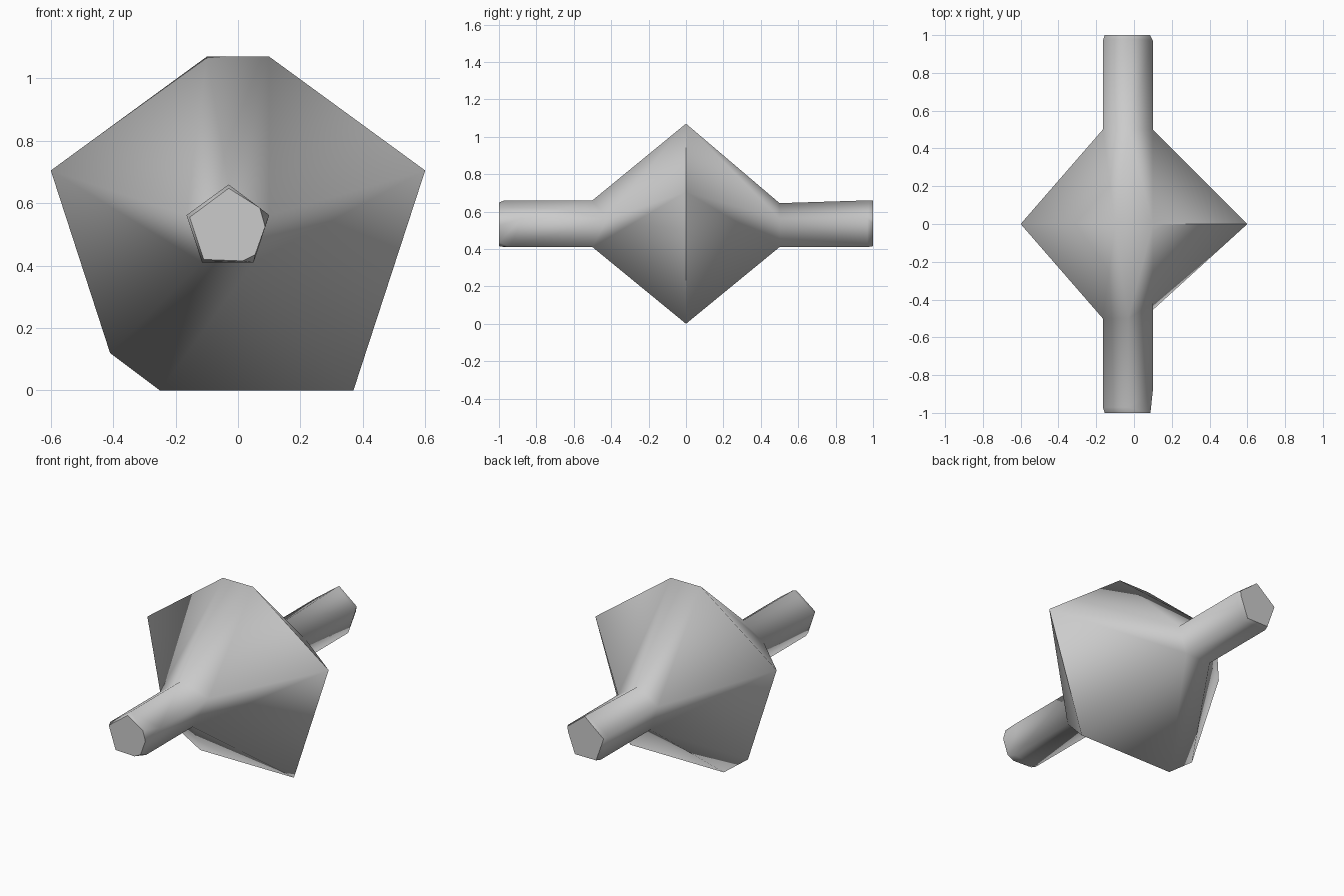
import bpy, bmesh, math

cube = bpy.data.objects.get("Cube")
if cube:
    bpy.data.objects.remove(cube)

grey = bpy.data.materials.new("plain grey")
grey.use_nodes = True
grey.diffuse_color = (0.6, 0.6, 0.6, 1)
grey.node_tree.nodes["Principled BSDF"].inputs["Base Color"].default_value = (0.6, 0.6, 0.6, 1)

bm = bmesh.new()


def ring(points, y, centre):
    """Points (x, z) or (x, z, own y), clockwise from the top, with their angles."""
    out = []
    for k, p in enumerate(points):
        a = math.atan2(p[0] - centre[0], p[1] - centre[1])
        if k and a < 0:
            a += math.tau
        if k == 0 and a > math.pi:
            a -= math.tau
        out.append((a, bm.verts.new((p[0], p[2] if len(p) > 2 else y, p[1]))))
    return out


def bridge(a, b):
    """Join two rings of different counts with triangles, matched by angle."""
    i = j = 0
    step = lambda r, k: r[k % len(r)][0] + math.tau * (k // len(r))
    while i < len(a) or j < len(b):
        va, vb = a[i % len(a)][1], b[j % len(b)][1]
        if j >= len(b) or (i < len(a) and step(a, i + 1) < step(b, j + 1)):
            i += 1
            bm.faces.new((va, a[i % len(a)][1], vb))
        else:
            j += 1
            bm.faces.new((va, b[j % len(b)][1], vb))


HUB, SHAFT = (0, 0.53), (-0.03, 0.515)
PENTAGON = [(-0.03, 0.66), (0.1, 0.562), (0.05, 0.41), (-0.115, 0.41), (-0.165, 0.562)]


def pentagon(ys, top=0.66):
    pts = [(x, z, y) for (x, z), y in zip(PENTAGON, ys)]
    pts[0] = (-0.03, top, ys[0])
    return ring(pts, 0, SHAFT)


# Widest outline of the body, with two clipped corners
rim = ring([(-0.1, 1.07), (0.1, 1.07), (0.6, 0.705), (0.37, 0), (-0.25, 0),
            (-0.41, 0.12), (-0.6, 0.705)], 0, HUB)

# Front shaft: neck, shoulder and chamfered end
front = [rim, pentagon([-0.5, -0.42, -0.5, -0.5, -0.5]),
         pentagon([-0.97, -0.88, -0.94, -0.97, -0.97]),
         ring([(-0.03, 0.648), (0.07, 0.585), (0.087, 0.525), (0.055, 0.435),
               (0.015, 0.415), (-0.11, 0.42), (-0.155, 0.555)], -1, SHAFT)]

# Back shaft: neck, shoulder and chamfered end
back = [rim, pentagon([0.5] * 5, 0.645), pentagon([0.98, 0.97, 0.97, 0.97, 0.97]),
        ring([(-0.03, 0.658), (0.085, 0.567), (0.08, 0.535), (0.035, 0.415),
              (-0.105, 0.415), (-0.155, 0.555)], 1, SHAFT)]

for side in (front, back):
    for a, b in zip(side, side[1:]):
        bridge(a, b)
    bm.faces.new([v for _, v in side[-1]])

bmesh.ops.recalc_face_normals(bm, faces=bm.faces)
mesh = bpy.data.meshes.new("spindle_body")
bm.to_mesh(mesh)
bm.free()
mesh.materials.append(grey)
body = bpy.data.objects.new("spindle_body", mesh)
bpy.context.collection.objects.link(body)

# Smooth over the rim, keeping the flat ends crisp
bpy.context.view_layer.objects.active = body
body.select_set(True)
bpy.ops.object.shade_smooth_by_angle(angle=math.radians(80))
for f in mesh.polygons:
    if len(f.vertices) > 4:
        for key in f.edge_keys:
            for e in mesh.edges:
                if e.key == key:
                    e.use_edge_sharp = True
